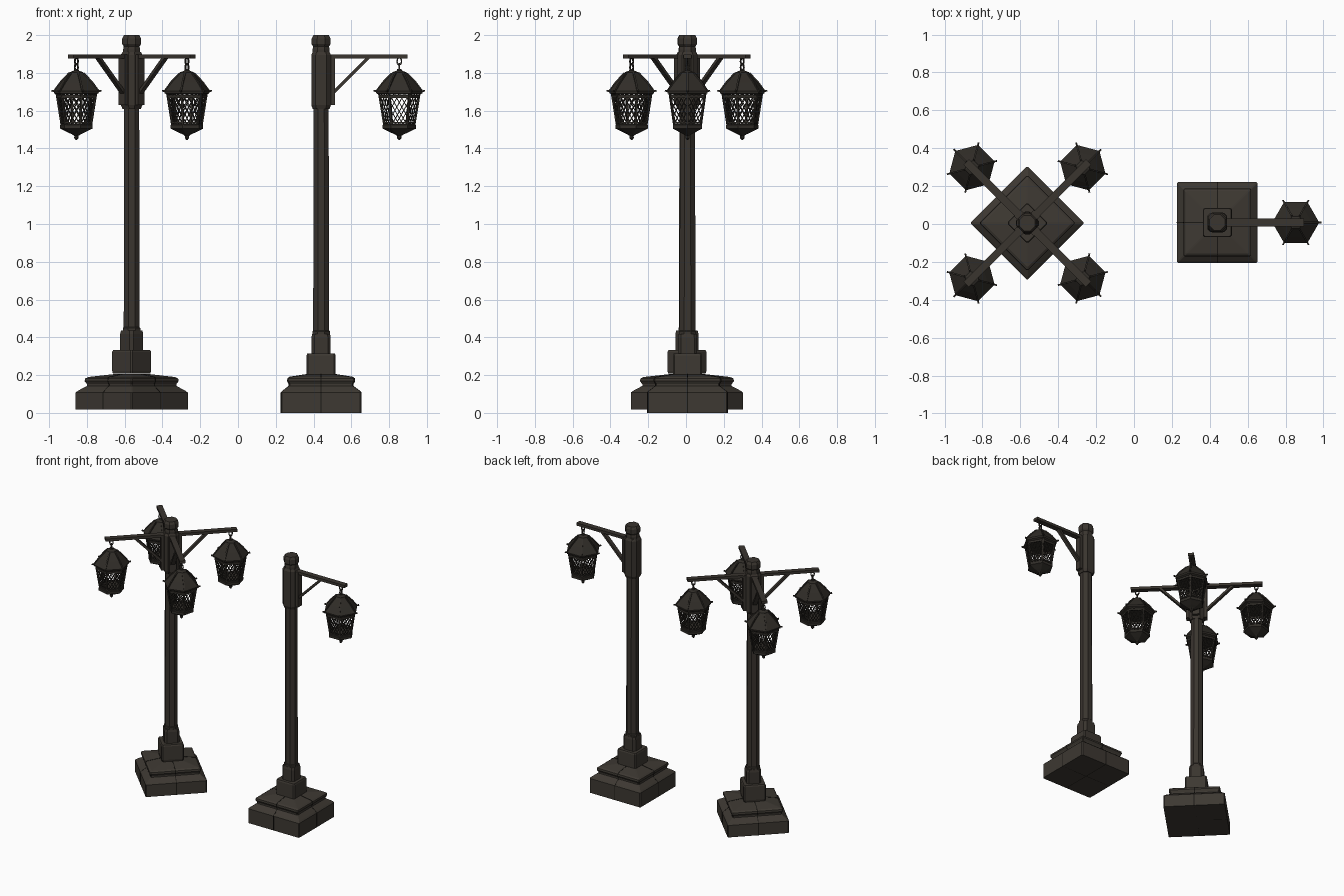
import bpy, bmesh, math
from mathutils import Matrix, Vector

if "Cube" in bpy.data.objects:
    bpy.data.objects.remove(bpy.data.objects["Cube"])


def material(name, rgb):
    m = bpy.data.materials.new(name)
    m.diffuse_color = (*rgb, 1)
    m.use_nodes = True
    m.node_tree.nodes["Principled BSDF"].inputs["Base Color"].default_value = m.diffuse_color
    return m


STONE = material("weathered_stone", (0.047, 0.040, 0.032))
WOOD = material("post_brown", (0.042, 0.035, 0.028))
IRON = material("dark_iron", (0.030, 0.026, 0.021))
SEAM = material("seam_black", (0.010, 0.009, 0.007))


def loft(bm, rings):
    """Skin closed rings of points and cap both ends."""
    vs = [[bm.verts.new(p) for p in r] for r in rings]
    n = len(vs[0])
    for a, b in zip(vs, vs[1:]):
        for i in range(n):
            j = (i + 1) % n
            bm.faces.new((a[i], a[j], b[j], b[i]))
    bm.faces.new(vs[0][::-1])
    bm.faces.new(vs[-1])


def square(z, h, c):
    """Square ring of half width h with corners cut by c."""
    k = h - c
    return [(h, -k, z), (h, k, z), (k, h, z), (-k, h, z),
            (-h, k, z), (-h, -k, z), (-k, -h, z), (k, -h, z)]


def rect(z, hx, hy):
    return [(hx, -hy, z), (hx, hy, z), (-hx, hy, z), (-hx, -hy, z)]


def hexagon(z, r):
    return [(r * math.cos(i * math.pi / 3), r * math.sin(i * math.pi / 3), z) for i in range(6)]


def bar(bm, a, b, w, t, side=(0, 1, 0)):
    """Box beam from a to b: w wide along side, t thick across it."""
    a, b = Vector(a), Vector(b)
    d = (b - a).normalized()
    s = Vector(side)
    s = (s - d * s.dot(d)).normalized() * (w / 2)
    u = d.cross(s).normalized() * (t / 2)
    loft(bm, [[p + s + u, p - s + u, p - s - u, p + s - u] for p in (a, b)])


def mesh(name, mat, build):
    bm = bmesh.new()
    build(bm)
    bmesh.ops.recalc_face_normals(bm, faces=bm.faces)
    me = bpy.data.meshes.new(name)
    bm.to_mesh(me)
    bm.free()
    me.materials.append(mat)
    return me


def place(name, me, mx):
    ob = bpy.data.objects.new(name, me)
    bpy.context.collection.objects.link(ob)
    ob.matrix_world = mx


OCT = 0.586
BASE = [(0, .213), (.108, .213), (.118, .203), (.143, .170), (.152, .170),
        (.168, .179), (.182, .177), (.19, .165), (.205, .07)]


# stepped stone foot; lift raises the whole foot slightly
def foot(lift):
    def build(bm):
        loft(bm, [square(max(z, lift), h, .006) for z, h in BASE])
        loft(bm, [square(z + lift, h, .008) for z, h in
                  ((.19, .074), (.205, .077), (.305, .077), (.315, .073))])
    return build


# dark joints between the foot stones
def joints(lift):
    def build(bm):
        for flip in (0, 1):
            rings = []
            for z, h in BASE:
                o = h + .0015
                zz = max(z, lift) + (.0015 if z > .18 else 0)
                rings.append(rect(zz, .0025, o) if flip else rect(zz, o, .0025))
            loft(bm, rings)
    return build


# octagonal column with collars, head block and cap
def column(lift):
    def build(bm):
        loft(bm, [square(z + lift, h, h * .3) for z, h in
                  ((.30, .051), (.40, .051), (.418, .047))])
        loft(bm, [square(z + lift, h, h * OCT) for z, h in
                  ((.41, .046), (.432, .046), (.436, .042))] + [square(1.62, .040, .040 * OCT)])
        loft(bm, [square(z, h, h * .45) for z, h in
                  ((1.61, .045), (1.63, .052), (1.895, .052), (1.91, .045))])
        loft(bm, [square(z, h, h * OCT) for z, h in
                  ((1.90, .045), (1.925, .045), (1.94, .042), (1.952, .050),
                   (1.982, .050), (2.0, .041))])
    return build


# arm with wall plate and diagonal brace
def arm(bm):
    bar(bm, (.03, 0, 1.887), (.457, 0, 1.887), .040, .020)
    bar(bm, (.06, 0, 1.63), (.06, 0, 1.895), .048, .026)
    bar(bm, (.06, 0, 1.69), (.255, 0, 1.885), .030, .016)


# two chain links
def chain(bm):
    for z, turn in ((1.861, 0), (1.829, 1)):
        n, pts = 10, []
        for i in range(n):
            a = 2 * math.pi * i / n
            x = .012 * math.cos(a)
            pts.append(Vector((0, x, z + .02 * math.sin(a)) if turn else (x, 0, z + .02 * math.sin(a))))
        for i in range(n):
            bar(bm, pts[i], pts[(i + 1) % n], .007, .007, (1, 0, 0) if turn else (0, 1, 0))


# lantern roof with ribs and corner spikes
def roof(bm):
    loft(bm, [hexagon(z, r) for z, r in
              ((1.685, .108), (1.692, .122), (1.703, .124), (1.75, .085), (1.795, .042),
               (1.803, .038), (1.812, .014), (1.82, .012))])
    for i in range(6):
        a = i * math.pi / 3
        c, s = math.cos(a), math.sin(a)
        path = [(.040, 1.798), (.085, 1.752), (.122, 1.703), (.136, 1.706)]
        for (r0, z0), (r1, z1) in zip(path, path[1:]):
            bar(bm, (r0 * c, r0 * s, z0), (r1 * c, r1 * s, z1), .009, .009, (-s, c, 0))


# lantern frame: corner posts, bands and pointed bottom
TOP, LOW = hexagon(1.69, .107), hexagon(1.525, .080)


def frame(bm):
    for a, b in zip(TOP, LOW):
        bar(bm, a, b, .011, .011, (-a[1], a[0], 0))
    for z, r, h in ((1.675, .106, .014), (1.535, .083, .008)):
        ring = hexagon(z, r)
        for i in range(6):
            bar(bm, ring[i], ring[(i + 1) % 6], h, .009, (0, 0, 1))
    loft(bm, [hexagon(z, r) for z, r in
              ((1.444, .003), (1.455, .012), (1.466, .011), (1.474, .022), (1.484, .045),
               (1.500, .078), (1.505, .089), (1.524, .089), (1.530, .080))])


# diamond lattice on the six lantern sides
def lattice(bm):
    for i in range(6):
        j = (i + 1) % 6
        t0, t1, l0, l1 = (Vector(p) for p in (TOP[i], TOP[j], LOW[i], LOW[j]))
        out = t0 + t1
        out.z = 0

        def at(u, v):
            return l0.lerp(l1, u).lerp(t0.lerp(t1, u), v)
        for k in range(-3, 4):
            s = k / 4
            v0, v1 = max(0, -s), min(1, 1 - s)
            for m in (0, 1):
                ends = [(abs(m - (s + v)), v) for v in (v0, v1)]
                bar(bm, at(*ends[0]), at(*ends[1]), .004, .0045, out)


ARM_PARTS = [("arm", mesh("arm", WOOD, arm), 0),
             ("chain", mesh("chain", IRON, chain), .414),
             ("lantern_roof", mesh("lantern_roof", IRON, roof), .414),
             ("lantern_frame", mesh("lantern_frame", IRON, frame), .414),
             ("lantern_lattice", mesh("lantern_lattice", IRON, lattice), .414)]

# four-armed post on the left, one-armed post on the right
for side, x, y, turn, lift, arms in (("left", -.563, .005, 45, .018, 4),
                                     ("right", .440, .008, 0, 0, 1)):
    mx = Matrix.Translation((x, y, 0)) @ Matrix.Rotation(math.radians(turn), 4, 'Z')
    place(side + "_foot", mesh("foot", STONE, foot(lift)), mx)
    place(side + "_foot_joints", mesh("joints", SEAM, joints(lift)), mx)
    place(side + "_column", mesh("column", WOOD, column(lift)), mx)
    for k in range(arms):
        am = mx @ Matrix.Rotation(k * math.pi / 2, 4, 'Z')
        for name, me, dist in ARM_PARTS:
            place(f"{side}_{name}_{k + 1}", me, am @ Matrix.Translation((dist, 0, 0)))
